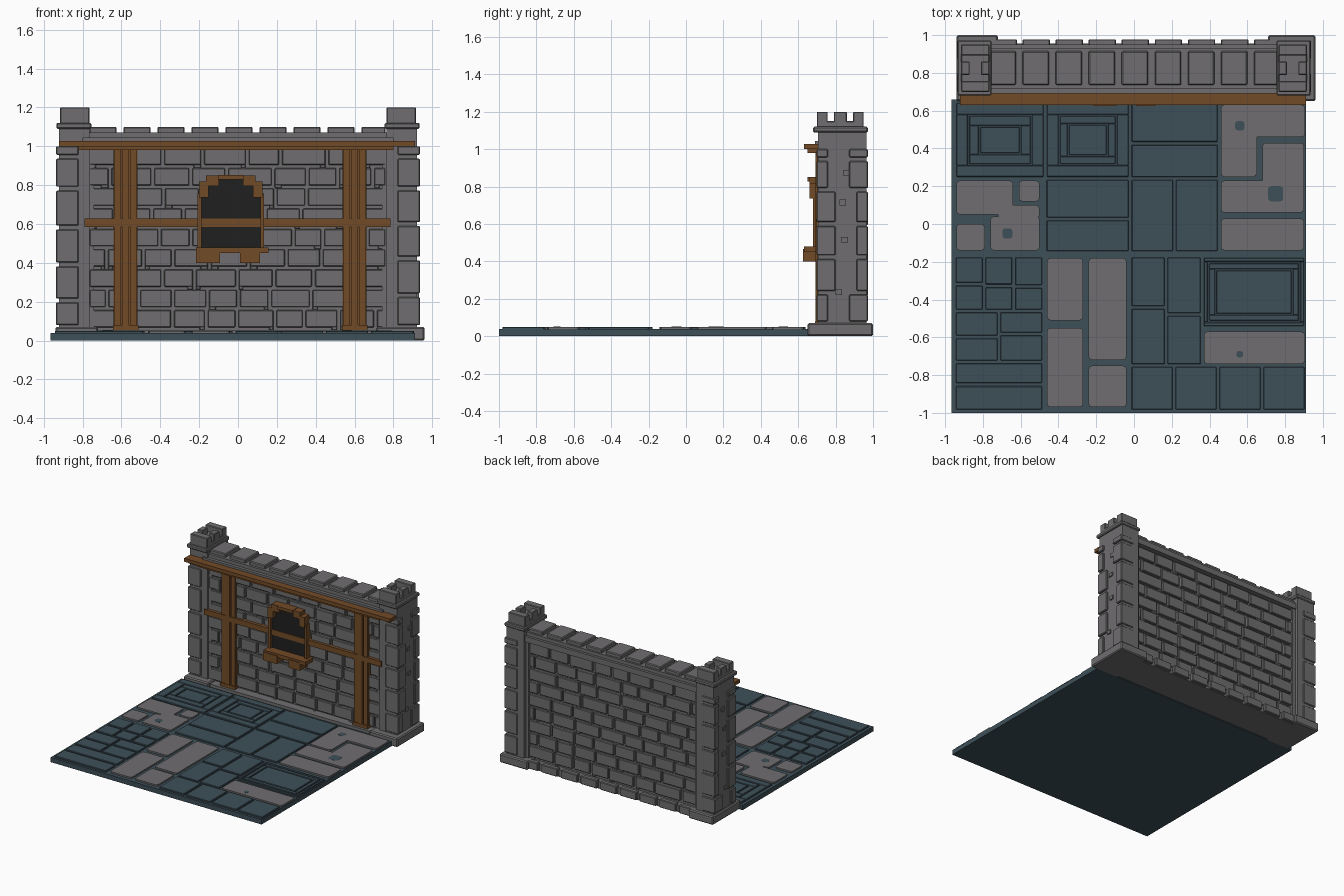
import bpy, bmesh, random
from mathutils import Matrix, Vector

random.seed(4)
old = bpy.data.objects.get("Cube")
if old:
    bpy.data.objects.remove(old, do_unlink=True)


def material(name, r, g, b):
    m = bpy.data.materials.new(name)
    m.use_nodes = True
    m.diffuse_color = (r, g, b, 1)
    m.node_tree.nodes["Principled BSDF"].inputs["Base Color"].default_value = (r, g, b, 1)
    return m


STONE = material("grey stone", .16, .155, .16)
SLATE = material("blue slate", .048, .078, .098)
WOOD = material("brown wood", .17, .07, .02)
DARK = material("dark opening", .014, .014, .014)


def build(name, boxes, mat, round_corners=0, bevel=0):
    """Join axis-aligned boxes (x0, x1, y0, y1, z0, z1) into one object."""
    bm = bmesh.new()
    for x0, x1, y0, y1, z0, z1 in boxes:
        lo, hi = Vector((x0, y0, z0)), Vector((x1, y1, z1))
        matrix = Matrix.Translation((lo + hi) / 2) @ Matrix.Diagonal((*(hi - lo), 1))
        verts = bmesh.ops.create_cube(bm, size=1, matrix=matrix)["verts"]
        if round_corners:
            edges = {e for v in verts for e in v.link_edges}
            upright = [e for e in edges if abs(e.verts[0].co.z - e.verts[1].co.z) > .001]
            bmesh.ops.bevel(bm, geom=upright, offset=round_corners, segments=2,
                            profile=.5, affect='EDGES')
    mesh = bpy.data.meshes.new(name)
    bm.to_mesh(mesh)
    bm.free()
    mesh.materials.append(mat)
    ob = bpy.data.objects.new(name, mesh)
    bpy.context.collection.objects.link(ob)
    if bevel:
        mod = ob.modifiers.new("worn edges", 'BEVEL')
        mod.width, mod.segments = bevel, 1
    return ob


# Floor slab
FLOOR_TOP, TILE_TOP, GAP = .038, .05, .008
build("floor_slab", [(-.965, .91, -1, .66, 0, FLOOR_TOP)], SLATE)


def tile(x0, x1, y0, y1):
    return (x0, x1, y0, y1, FLOOR_TOP - .004, TILE_TOP)


def split(x0, x1, y0, y1, columns, rows):
    """Cut a floor area into staggered tiles separated by narrow joints."""
    out = []
    w = (x1 - x0) / columns
    for c in range(columns):
        a = x0 + c * w
        cuts = [y0] + [y0 + (y1 - y0) * (r + random.uniform(-.12, .12)) / rows
                       for r in range(1, rows)] + [y1]
        for lo, hi in zip(cuts, cuts[1:]):
            out.append(tile(a + GAP, a + w - GAP, lo + GAP, hi - GAP))
    return out


def ring(x0, x1, y0, y1, t):
    """Square border of width t."""
    return [tile(x0, x1, y0, y0 + t), tile(x0, x1, y1 - t, y1),
            tile(x0, x0 + t, y0 + t, y1 - t), tile(x1 - t, x1, y0 + t, y1 - t)]


def panel(x0, x1, y0, y1, widths):
    """Nested borders with a solid middle."""
    out = []
    for t in widths:
        out += ring(x0, x1, y0, y1, t)
        t += GAP
        x0, x1, y0, y1 = x0 + t, x1 - t, y0 + t, y1 - t
    return out + [tile(x0, x1, y0, y1)]


# Slate paving
slates = panel(-.94, -.48, .25, .64, (.06, .05))
slates += panel(-.46, -.03, .25, .64, (.06, .04))
slates += panel(.37, .9, -.54, -.18, (.02, .03))
slates += split(-.02, .45, .24, .64, 1, 2)
slates += split(-.47, -.02, -.15, .24, 1, 2)
slates += split(-.02, .45, -.15, .24, 2, 1)
slates += split(-.95, -.48, -.46, -.17, 3, 2)
slates += split(-.95, -.48, -.73, -.46, 2, 2)
slates += split(-.95, -.48, -.99, -.73, 1, 2)
slates += split(-.02, .36, -.75, -.17, 2, 2)
slates += split(-.02, .91, -.99, -.75, 4, 1)
build("slate_tiles", slates, SLATE, bevel=.003)

# Pale paving, with worn rounded corners
pale = [(.46, .65, .25, .63), (.61, .905, .46, .63),
        (.68, .9, .06, .43), (.46, .73, .06, .23), (.46, .9, -.14, .03),
        (-.94, -.64, .05, .23), (-.72, -.5, .03, .1), (-.61, -.5, .12, .23),
        (-.76, -.5, -.14, .04), (-.94, -.79, -.14, 0),
        (-.46, -.27, -.51, -.18), (-.24, -.04, -.72, -.18),
        (-.46, -.27, -.97, -.55), (-.24, -.04, -.97, -.75), (.37, .905, -.74, -.57)]
build("pale_tiles", [tile(*p) for p in pale], STONE, round_corners=.018)
pits = [(.56, .52, .025), (.75, .16, .04), (-.67, -.05, .027), (.56, -.69, .018)]
build("tile_pits", [(x - r, x + r, y - r, y + r, TILE_TOP - .006, TILE_TOP + .001)
                    for x, y, r in pits], SLATE, round_corners=.015)

# Wall core, plinth and coping
build("wall_core", [(-.8, .79, .74, .905, 0, 1.03)], STONE)
build("wall_plinth", [(-.8, .8, .67, .955, 0, .055)], STONE)
PITCH = .175
starts = [-.765 + i * PITCH for i in range(9)]
build("plinth_blocks", [(x, min(x + .145, .78), .94, .978, .005, .07) for x in starts],
      STONE, bevel=.005)
build("wall_coping", [(-.8, .8, .69, .95, 1, 1.045), (-.78, .78, .715, .93, 1.04, 1.072)], STONE)
build("coping_blocks", [(x, min(x + .14, .76), .735, .915, 1.06, 1.1) for x in starts],
      STONE, bevel=.006)


def brickwork(name, x0, x1, z0, z1, rows, length, y_wall, side):
    """Staggered courses; side is -1 for the front and 1 for the back."""
    out = []
    h = (z1 - z0) / rows
    for r in range(rows):
        x = x0 - (r % 2) * length / 2
        z = z0 + r * h
        while x < x1 - .02:
            end = x + length * random.uniform(.75, 1.2)
            if end > x1 - .05:
                end = x1
            a, b = max(x, x0) + GAP, end - GAP
            if b - a > .03:
                y = y_wall + side * random.uniform(.016, .026)
                near, far = sorted((y, y_wall - side * .01))
                out.append((a, b, near, far, z + GAP, z + h - GAP))
                # A small stone spur overlaps the joint beside some bricks
                if random.random() < .5:
                    s = random.uniform(.02, .04)
                    k = random.choice((a, b - s))
                    out.append((k, k + s, near + .003, far - .003, z - GAP, z + h / 2))
            x = end
    build(name, out, STONE, bevel=.004)


brickwork("front_bricks", -.77, .765, .06, 1, 9, .2, .74, -1)
brickwork("back_bricks", -.77, .765, .07, 1, 9, .2, .905, 1)

# Corner pillars
for label, s, base in (("right", -1, (-.94, -.72)), ("left", 1, (.71, .96))):
    def span(a, b):
        return tuple(sorted((s * a, s * b)))
    build(label + "_pillar_base", [(*base, .65, 1, 0, .07)], STONE, bevel=.008)
    build(label + "_pillar", [(*span(.765, .922), .705, .965, .05, 1.1),
                              (*span(.74, .8), .72, .94, .05, 1.03)], STONE)
    quoins = []
    z = .08
    while z < .98:
        h = random.uniform(.1, .18)
        top = min(z + h, 1)
        long, short = random.choice(((.1, .06), (.06, .1)))
        quoins.append((*span(.82, .937), .698, .698 + long, z, top))
        quoins.append((*span(.82, .937), .972 - short, .972, z, top))
        z = top + .02
    build(label + "_pillar_quoins", quoins, STONE, bevel=.005)
    # Stones set in the outer face
    studs = [(*span(.9, .931), y, y + .035, z, z + .03)
             for y, z in ((.8, .22), (.83, .5), (.82, .7), (.84, .86))]
    build(label + "_pillar_studs", studs, STONE)
    # Crenellated cap
    build(label + "_pillar_collar", [(*span(.755, .935), .68, .972, 1.09, 1.12)], STONE, bevel=.006)
    cap = [(*span(.765, .915), .7, .95, 1.1, 1.15),
           (*span(.765, .915), .7, .757, 1.14, 1.2),
           (*span(.765, .915), .893, .95, 1.14, 1.2)]
    cap += [(*span(a, a + .045), .79, .86, 1.14, 1.2) for a in (.765, .87)]
    build(label + "_pillar_cap", cap, STONE, bevel=.004)

# Timber framing
build("top_rail", [(-.92, .91, .63, .72, 1, 1.028), (-.82, .8, .65, .72, .98, 1.002)], WOOD)
build("cross_beam", [(-.79, .785, .695, .74, .585, .628)], WOOD)
for label, x in (("right", -.578), ("left", .6)):
    strips = [(x - .062, x + .062, .71, .75, .04, .985)]
    strips += [(x + d - .017, x + d + .017, y, .72, .04, .985)
               for d, y in ((-.042, .7), (0, .692), (.042, .7))]
    strips.append((x - .066, x + .066, .69, .74, .05, .08))
    build(label + "_post", strips, WOOD)

# Window opening and stepped arch
MID = -.037
steps = [(.152, .74), (.115, .8), (.062, .832)]
build("window_opening", [(MID - w, MID + w, .702, .71, .47, top) for w, top in steps], DARK)
frame = []
for s in (-1, 1):
    low = .47
    outer = .172
    for w, top in steps:
        a, b = sorted((MID + s * w, MID + s * outer))
        frame.append((a, b, .68 if low < .5 else .66, .73, low, top + .018))
        low, outer = top - .004, w + .012
frame.append((MID - .066, MID + .066, .65, .73, .828, .852))
build("window_frame", frame, WOOD)
build("window_sill", [(-.215, .158, .63, .73, .45, .48),
                      (-.215, -.092, .625, .72, .4, .465),
                      (.01, .112, .625, .72, .4, .465)], WOOD)
